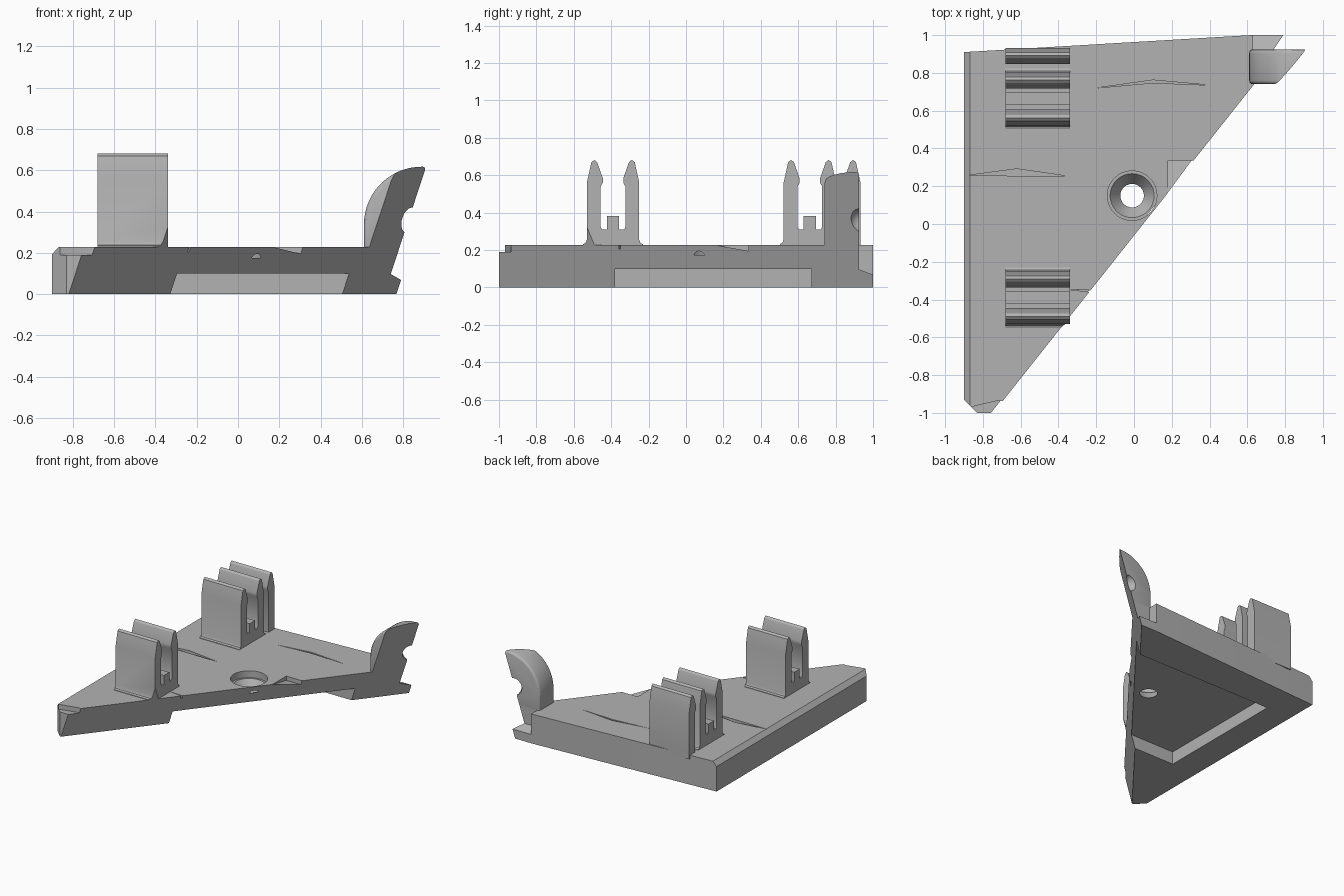
import bpy, bmesh, math
from mathutils import Vector

if "Cube" in bpy.data.objects:
    bpy.data.objects.remove(bpy.data.objects["Cube"], do_unlink=True)

grey = bpy.data.materials.new("plain_grey")
grey.use_nodes = True
COLOUR = (0.45, 0.45, 0.45, 1)
grey.diffuse_color = COLOUR
grey.node_tree.nodes["Principled BSDF"].inputs["Base Color"].default_value = COLOUR

TOP = 0.228
# Leaning diagonal plane that trims every part
CUT_POINT, CUT_NORMAL = Vector((-0.82, -1, 0)), Vector((1, -1 / 1.26, -0.33))


def finish(bm, name):
    bmesh.ops.recalc_face_normals(bm, faces=bm.faces)
    mesh = bpy.data.meshes.new(name)
    bm.to_mesh(mesh)
    bm.free()
    mesh.materials.append(grey)
    obj = bpy.data.objects.new(name, mesh)
    bpy.context.collection.objects.link(obj)
    return obj


def prism(name, profile, axis, low, high):
    """Extrude a 2D profile along axis 0, 1 or 2."""
    bm = bmesh.new()
    def place(p, h):
        co = list(p)
        co.insert(axis, h)
        return bm.verts.new(co)
    face = bm.faces.new([place(p, low) for p in profile])
    offset = Vector((0, 0, 0))
    offset[axis] = high - low
    moved = bmesh.ops.extrude_face_region(bm, geom=[face])["geom"]
    bmesh.ops.translate(bm, vec=offset,
                        verts=[v for v in moved if isinstance(v, bmesh.types.BMVert)])
    return finish(bm, name)


def cone(name, centre, r1, r2, low, high):
    bm = bmesh.new()
    bmesh.ops.create_cone(bm, cap_ends=True, segments=48, radius1=r1, radius2=r2, depth=high - low)
    bmesh.ops.translate(bm, verts=bm.verts, vec=(*centre, (low + high) / 2))
    return finish(bm, name)


def apply(obj, mod):
    bpy.context.view_layer.objects.active = obj
    bpy.ops.object.modifier_apply(modifier=mod.name)


def carve(obj, cutter):
    mod = obj.modifiers.new("carve", "BOOLEAN")
    mod.operation, mod.solver, mod.object = "DIFFERENCE", "EXACT", cutter
    apply(obj, mod)
    bpy.data.objects.remove(cutter, do_unlink=True)


def trim(obj):
    bm = bmesh.new()
    bm.from_mesh(obj.data)
    cut = bmesh.ops.bisect_plane(bm, geom=bm.verts[:] + bm.edges[:] + bm.faces[:], dist=1e-5,
                                 plane_co=CUT_POINT, plane_no=CUT_NORMAL, clear_outer=True)
    edges = [e for e in cut["geom_cut"] if isinstance(e, bmesh.types.BMEdge)]
    if edges:
        bmesh.ops.triangle_fill(bm, edges=edges, use_beauty=True)
    bmesh.ops.recalc_face_normals(bm, faces=bm.faces)
    bm.to_mesh(obj.data)
    bm.free()


def smooth(obj):
    bpy.ops.object.select_all(action="DESELECT")
    obj.select_set(True)
    bpy.context.view_layer.objects.active = obj
    bpy.ops.object.shade_smooth_by_angle(angle=math.radians(30))


# Triangular plate, trimmed first so the cuts stay clean
plate = prism("base_plate", [(-0.9, 0.91), (-0.9, -0.93), (-0.83, -1), (-0.6, -1),
                             (1.2, 1), (0.62, 1)], 2, 0, TOP)
trim(plate)

# Chamfered long edge and lowered front tip
carve(plate, prism("edge_cutter", [(-0.95, 0.141), (-0.95, 0.3), (-0.801, 0.3)], 1, -1.1, 1.1))
carve(plate, prism("tip_cutter", [(-0.95, -0.99), (-0.87, -0.97), (-0.72, -0.935), (-0.6, -0.94),
                                  (-0.6, -1.1), (-0.95, -1.1)], 2, 0.19, 0.3))

# Underside pocket, open on the diagonal side
carve(plate, prism("pocket_cutter", [(-0.68, -0.38), (1, -0.38), (1, 0.67), (-0.68, 0.67)],
                   2, -0.1, 0.1))

# Notch behind the hook, with a sloping floor
carve(plate, prism("notch_cutter", [(0.925, 0.097), (1.1, 0.03), (1.1, 0.4), (0.925, 0.4)],
                   0, 0.63, 1.2))

# Sloping dip beside the screw hole
carve(plate, prism("dip_cutter", [(0.15, TOP), (0.335, 0.195), (0.335, 0.3), (0.15, 0.3)],
                   0, 0.18, 0.8))

# Shallow pointed grooves in the top
grooves = [[(-0.88, 0.257), (-0.35, 0.253), (-0.62, 0.292)],
           [(-0.2, 0.72), (0.1, 0.747), (0.4, 0.735), (0.1, 0.762)],
           [(-0.36, -0.345), (-0.15, -0.37), (-0.15, -0.355)]]
for outline in grooves:
    carve(plate, prism("groove_cutter", outline, 2, 0.205, 0.3))

# Countersunk screw hole
HOLE = (-0.01, 0.15)
carve(plate, cone("bore_cutter", HOLE, 0.06, 0.06, -0.1, 0.3))
carve(plate, cone("sink_cutter", HOLE, 0.055, 0.12, 0.09, 0.18))
carve(plate, cone("head_cutter", HOLE, 0.131, 0.131, 0.175, 0.3))
smooth(plate)

# Spring clips: one prong outline, mirrored about the clip centre
PRONG = [(0.16, 0.2), (0.16, 0.232), (0.147, 0.238), (0.14, 0.255), (0.14, 0.56), (0.116, 0.67),
         (0.1, 0.682), (0.085, 0.67), (0.055, 0.585), (0.055, 0.56), (0.066, 0.54)]
SLOT = [(0.066, 0.325), (0.06, 0.31), (0.033, 0.31), (0.033, 0.383)]


def clip(name, centre):
    half = PRONG + SLOT
    outline = half + [(-y, z) for y, z in reversed(half)]
    obj = prism(name, [(centre + y, z) for y, z in outline], 0, -0.68, -0.34)
    trim(obj)
    smooth(obj)


clip("front_clip", -0.39)
clip("rear_clip", 0.662)
back_prong = prism("back_prong", [(0.793 + y, z) for y, z in PRONG[3:] + [(0.066, 0.2), (0.14, 0.2)]],
                   0, -0.68, -0.34)
smooth(back_prong)

# Curved hook at the right-hand corner
arc = [(0.89 - 0.28 * math.cos(math.radians(a)), 0.337 + 0.28 * math.sin(math.radians(a)))
       for a in range(0, 91, 6)]
hook = prism("hook", [(0.61, 0.2)] + arc + [(1.1, 0.617), (1.1, 0.2)], 1, 0.74, 0.925)
bevel = hook.modifiers.new("rounding", "BEVEL")
bevel.width, bevel.segments, bevel.limit_method = 0.02, 3, "ANGLE"
bevel.angle_limit = math.radians(60)
apply(hook, bevel)
trim(hook)

# Rounded bite in the hook's rear edge
bm = bmesh.new()
bmesh.ops.create_uvsphere(bm, u_segments=32, v_segments=16, radius=0.065)
bmesh.ops.translate(bm, verts=bm.verts, vec=(0.825, 0.94, 0.36))
carve(hook, finish(bm, "bite_cutter"))
smooth(hook)
